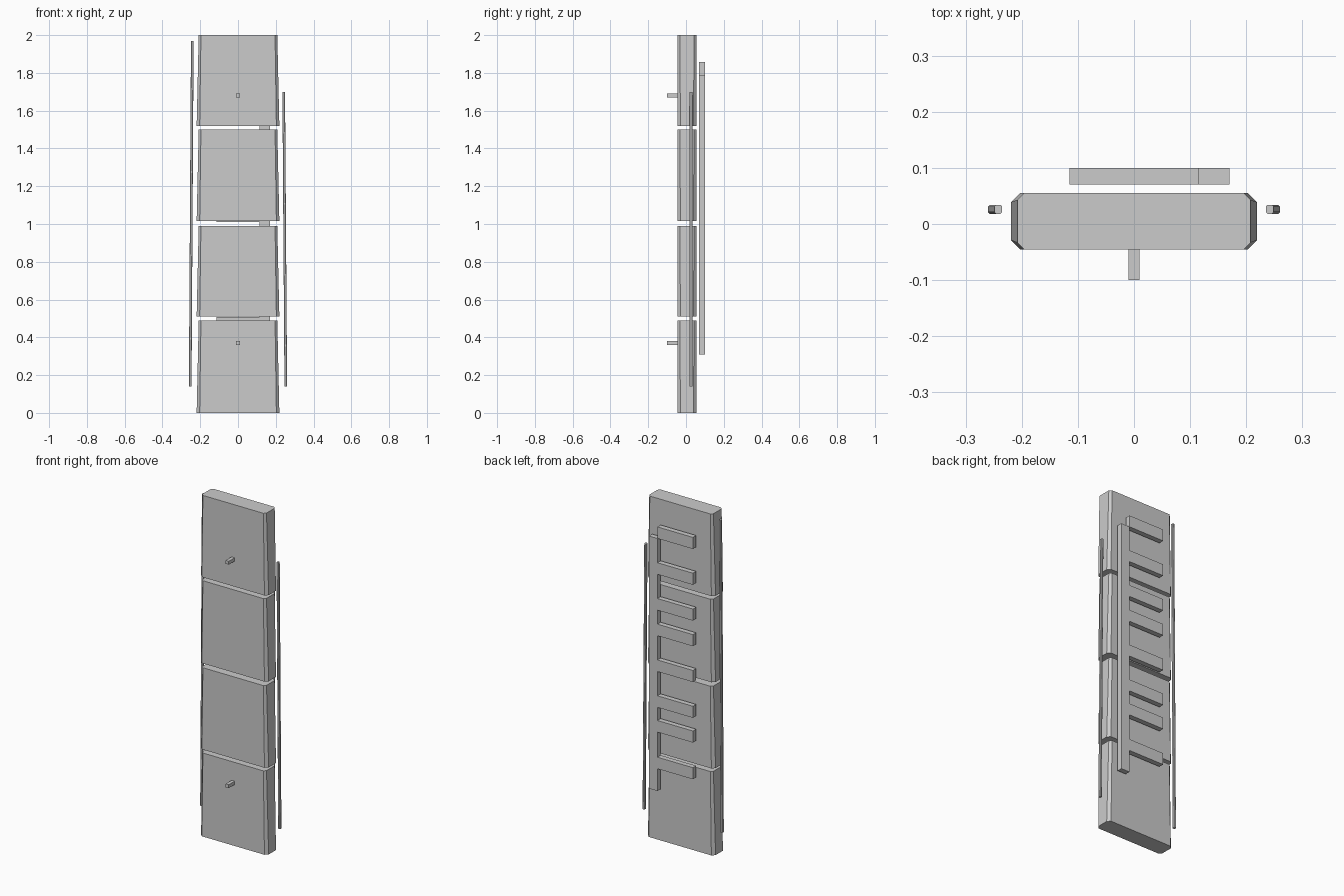
import bpy
import bmesh

default_cube = bpy.data.objects.get("Cube")
if default_cube:
    bpy.data.objects.remove(default_cube, do_unlink=True)

grey = bpy.data.materials.new("plain_grey")
grey.use_nodes = True
grey.diffuse_color = (0.6, 0.6, 0.6, 1)
grey.node_tree.nodes["Principled BSDF"].inputs["Base Color"].default_value = grey.diffuse_color


def loft(name, low, high, z0, z1):
    """Join two matching outlines with flat sides and caps."""
    bm = bmesh.new()
    a = [bm.verts.new((x, y, z0)) for x, y in low]
    b = [bm.verts.new((x, y, z1)) for x, y in high]
    n = len(a)
    bm.faces.new(a[::-1])
    bm.faces.new(b)
    for i in range(n):
        j = (i + 1) % n
        bm.faces.new((a[i], a[j], b[j], b[i]))
    mesh = bpy.data.meshes.new(name)
    bm.to_mesh(mesh)
    bm.free()
    mesh.materials.append(grey)
    obj = bpy.data.objects.new(name, mesh)
    bpy.context.collection.objects.link(obj)
    return obj


def rect(x0, x1, y0, y1, c=0.0):
    """Rectangle, with cut corners when c is set."""
    if not c:
        return [(x0, y0), (x1, y0), (x1, y1), (x0, y1)]
    return [(x0 + c, y0), (x1 - c, y0), (x1, y0 + c), (x1, y1 - c),
            (x1 - c, y1), (x0 + c, y1), (x0, y1 - c), (x0, y0 + c)]


def box(name, x0, x1, y0, y1, z0, z1):
    return loft(name, rect(x0, x1, y0, y1), rect(x0, x1, y0, y1), z0, z1)


# Four stacked panels, each slightly narrower at its top
for i, (z0, z1) in enumerate([(0, 0.49), (0.51, 0.99), (1.015, 1.5), (1.52, 2)]):
    loft(f"panel_{i + 1}", rect(-0.219, 0.219, -0.045, 0.055, 0.016),
         rect(-0.208, 0.208, -0.045, 0.055, 0.012), z0, z1)

# Front pegs
for name, z in (("lower_peg", 0.37), ("upper_peg", 1.68)):
    box(name, -0.01, 0.01, -0.1, -0.045, z - 0.01, z + 0.01)

# Thin side rods, leaning slightly outwards towards the foot
for name, side, top in (("right_rod", -1, 1.97), ("left_rod", 1, 1.7)):
    low, high = side * 0.253, side * 0.242
    loft(name, rect(low - 0.007, low + 0.007, 0.018, 0.034, 0.003),
         rect(high - 0.007, high + 0.007, 0.018, 0.034, 0.003), 0.14, top)

# Plain raised rack on the back: one upright and its rungs
box("back_upright", 0.115, 0.17, 0.07, 0.1, 0.31, 1.79)
for i, z in enumerate([0.44, 0.655, 0.8, 1.01, 1.22, 1.37, 1.58, 1.79]):
    box(f"back_rung_{i + 1}", -0.115, 0.115, 0.07, 0.1, z, z + 0.068)
